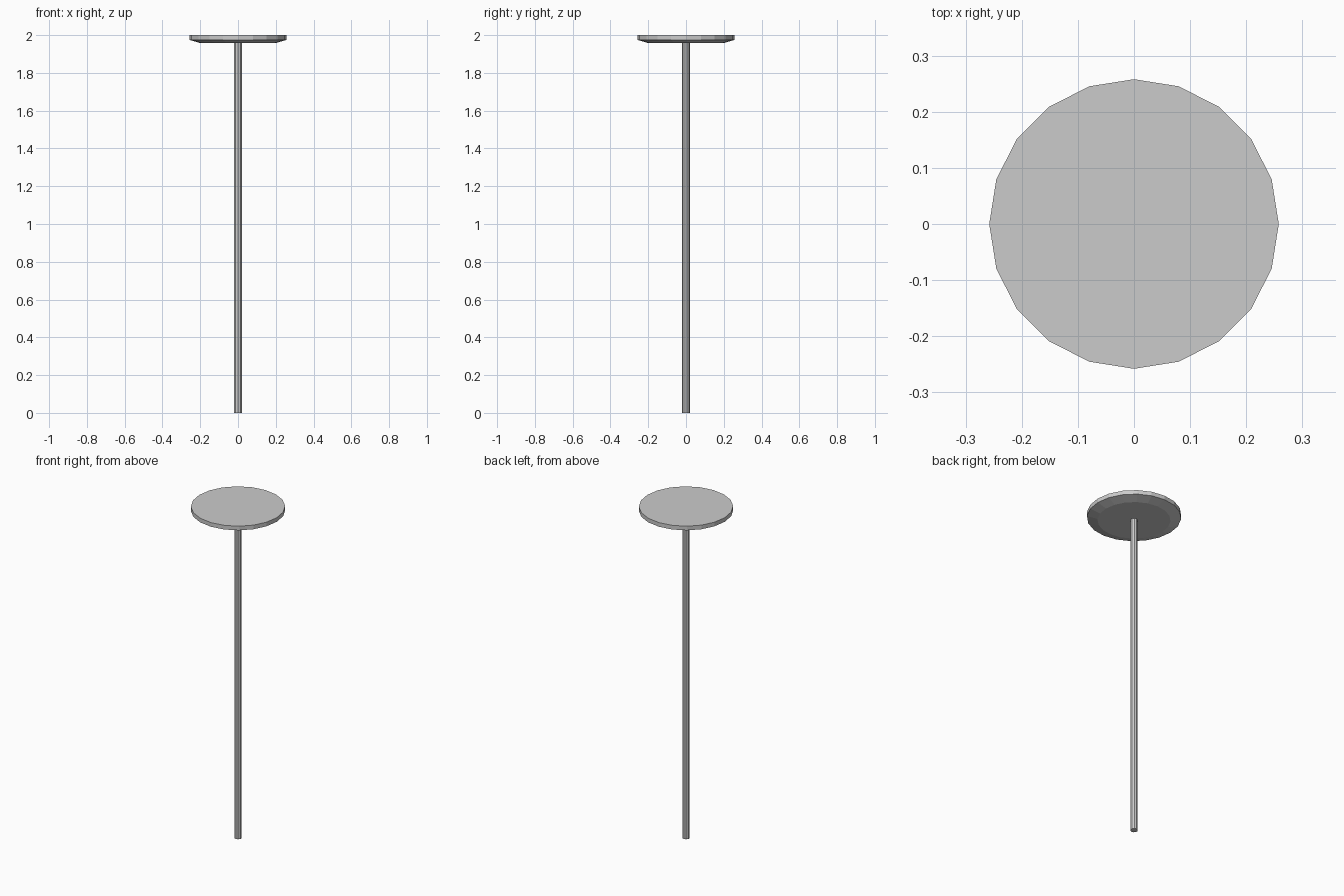
import bpy, bmesh, math

if "Cube" in bpy.data.objects:
    bpy.data.objects.remove(bpy.data.objects["Cube"])


def lathe(name, profile, sides, start=0.0):
    """Closed solid of revolution from (radius, z) pairs, bottom to top."""
    bm = bmesh.new()
    rings = []
    for r, z in profile:
        rings.append([bm.verts.new((r * math.cos(start + math.tau * i / sides),
                                    r * math.sin(start + math.tau * i / sides), z))
                      for i in range(sides)])
    for low, high in zip(rings, rings[1:]):
        for i in range(sides):
            j = (i + 1) % sides
            bm.faces.new((low[i], low[j], high[j], high[i]))
    bm.faces.new(rings[0][::-1])
    bm.faces.new(rings[-1])
    mesh = bpy.data.meshes.new(name)
    bm.to_mesh(mesh)
    bm.free()
    obj = bpy.data.objects.new(name, mesh)
    bpy.context.collection.objects.link(obj)
    return obj


# Slim pole, with a corner facing front and back
lathe("pole", [(0.021, 0.0), (0.021, 1.96)], 10, math.pi / 2)

# Flat round top with a bevelled underside
lathe("disc_top", [(0.2, 1.958), (0.258, 1.975), (0.258, 2.0)], 20)
